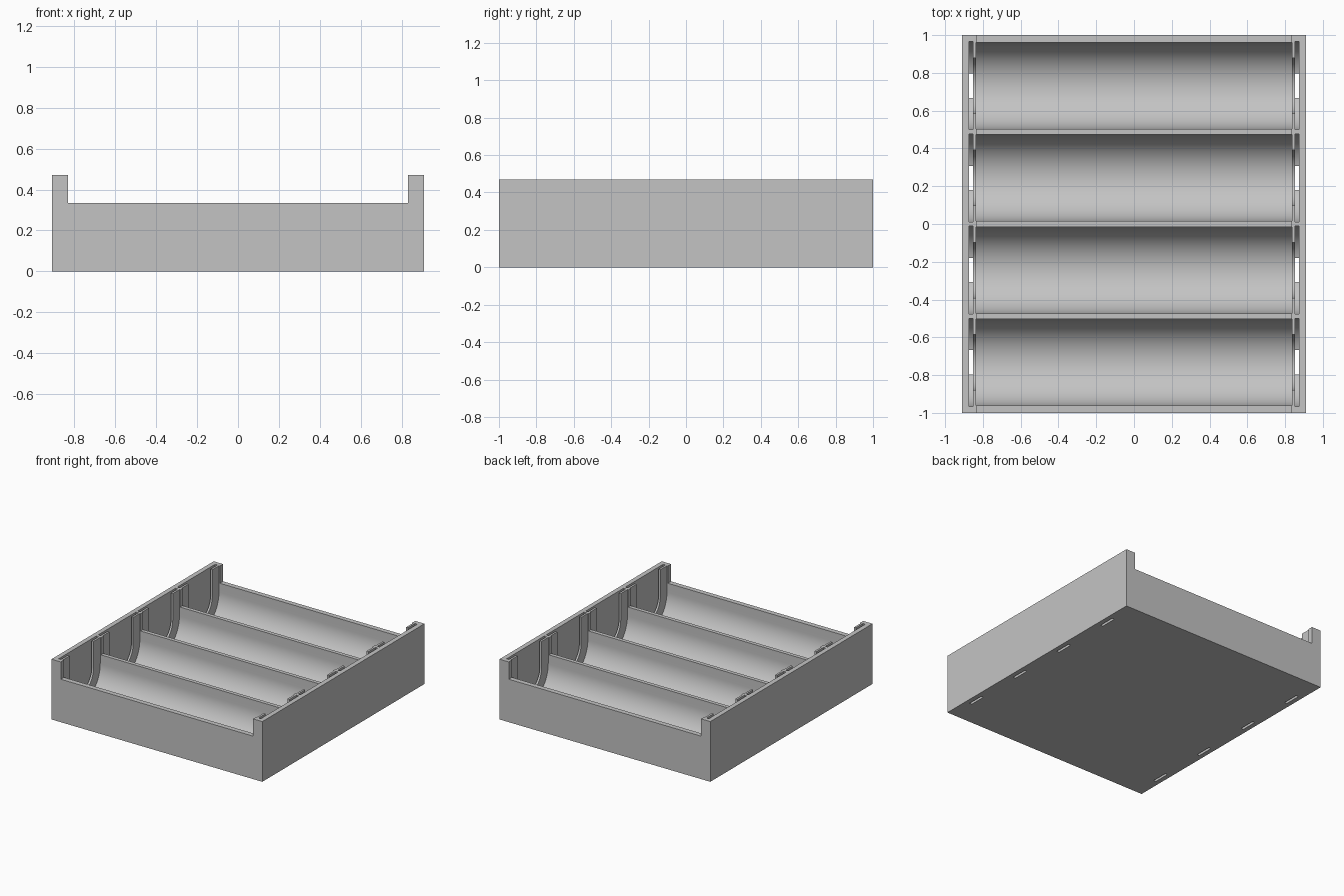
import bpy, bmesh, math
from math import radians

if "Cube" in bpy.data.objects:
    bpy.data.objects.remove(bpy.data.objects["Cube"], do_unlink=True)

HALF_X, HALF_Y, TOP, LOW = 0.91, 1.0, 0.47, 0.335
PITCH = 0.488
CENTRES = [PITCH * (i - 1.5) for i in range(4)]

plastic = bpy.data.materials.new("light grey plastic")
plastic.use_nodes = True
colour = (0.55, 0.55, 0.55, 1)
plastic.diffuse_color = colour
plastic.node_tree.nodes["Principled BSDF"].inputs["Base Color"].default_value = colour


def prism(bm, points, move):
    """Extrude a closed outline by a vector into a solid."""
    face = bm.faces.new([bm.verts.new(p) for p in points])
    out = bmesh.ops.extrude_face_region(bm, geom=[face])
    verts = [g for g in out["geom"] if isinstance(g, bmesh.types.BMVert)]
    bmesh.ops.translate(bm, verts=verts, vec=move)


def make_object(name, bm):
    bmesh.ops.recalc_face_normals(bm, faces=bm.faces)
    mesh = bpy.data.meshes.new(name)
    bm.to_mesh(mesh)
    bm.free()
    obj = bpy.data.objects.new(name, mesh)
    bpy.context.collection.objects.link(obj)
    return obj


def u_cutter(name, radius, axis_z, spans, steps=48):
    """Round-bottomed channels along x, open at the top, one per cell."""
    bm = bmesh.new()
    for y in CENTRES:
        arc = [math.pi * (1 + i / steps) for i in range(steps + 1)]
        outline = [(y + radius * math.cos(a), axis_z + radius * math.sin(a)) for a in arc]
        outline += [(y + radius, 0.7), (y - radius, 0.7)]
        for x0, x1 in spans:
            prism(bm, [(x0, py, pz) for py, pz in outline], (x1 - x0, 0, 0))
    obj = make_object(name, bm)
    obj.hide_render = True
    return obj


# Tray body with raised end walls
bm = bmesh.new()
step = 0.83
outline = [(-HALF_X, 0), (HALF_X, 0), (HALF_X, TOP), (step, TOP),
           (step, LOW), (-step, LOW), (-step, TOP), (-HALF_X, TOP)]
prism(bm, [(x, -HALF_Y, z) for x, z in outline], (0, 2 * HALF_Y, 0))
tray = make_object("cell_tray", bm)
tray.data.materials.append(plastic)

# Cell troughs, contact plate slots and the openings between them
both_ends = lambda a, b: [(a, b), (-b, -a)]
cutters = [
    u_cutter("trough_cutter", 0.229, 0.265, [(-0.837, 0.837)]),
    u_cutter("slot_cutter", 0.233, 0.224, both_ends(0.853, 0.873)),
    u_cutter("opening_cutter", 0.147, 0.265, both_ends(0.82, 0.863)),
]
bpy.ops.object.select_all(action="DESELECT")
bpy.context.view_layer.objects.active = tray
tray.select_set(True)
for cutter in cutters:
    mod = tray.modifiers.new(cutter.name, "BOOLEAN")
    mod.operation = "DIFFERENCE"
    mod.solver = "EXACT"
    mod.object = cutter
    bpy.ops.object.modifier_apply(modifier=mod.name)
    bpy.data.objects.remove(cutter, do_unlink=True)

bpy.ops.object.shade_smooth_by_angle(angle=radians(25))
